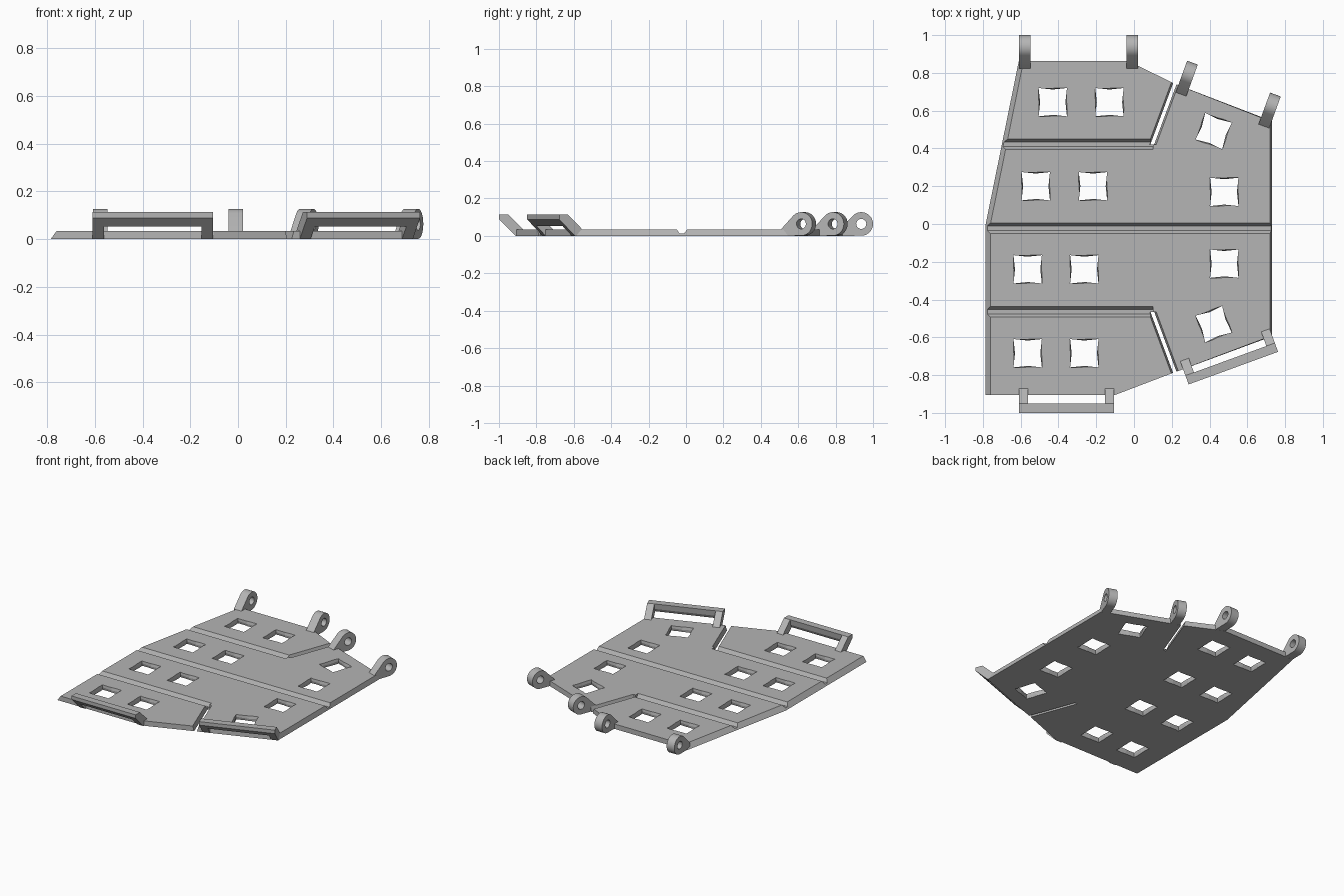
import bpy, bmesh
from math import radians, sin, cos
from mathutils import Matrix, Vector

if "Cube" in bpy.data.objects:
    bpy.data.objects.remove(bpy.data.objects["Cube"])

grey = bpy.data.materials.new("plain_grey")
grey.use_nodes = True
grey.diffuse_color = (0.46, 0.46, 0.46, 1)
grey.node_tree.nodes["Principled BSDF"].inputs["Base Color"].default_value = (0.46, 0.46, 0.46, 1)

T = 0.035  # plate thickness


def loft(bm, rings):
    """Closed solid through a list of equal-length rings."""
    vs = [[bm.verts.new(p) for p in r] for r in rings]
    n = len(vs[0])
    for a, b in zip(vs, vs[1:]):
        for i in range(n):
            bm.faces.new((a[i], a[(i + 1) % n], b[(i + 1) % n], b[i]))
    bm.faces.new(vs[0][::-1])
    bm.faces.new(vs[-1])


def finish(name, bm, matrix=None):
    bmesh.ops.recalc_face_normals(bm, faces=bm.faces)
    me = bpy.data.meshes.new(name)
    bm.to_mesh(me)
    bm.free()
    me.materials.append(grey)
    ob = bpy.data.objects.new(name, me)
    bpy.context.collection.objects.link(ob)
    if matrix:
        ob.matrix_world = matrix
    return ob


def cut(target, cutter):
    mod = target.modifiers.new("cut", "BOOLEAN")
    mod.operation, mod.solver, mod.object = "DIFFERENCE", "EXACT", cutter
    bpy.context.view_layer.objects.active = target
    bpy.ops.object.modifier_apply(modifier=mod.name)
    bpy.data.objects.remove(cutter)


# Plate: outline with sloped left and right edges
outline = [(-0.785, -0.905), (-0.10, -0.905), (0.215, -0.785), (0.23, -0.78), (0.73, -0.595),
           (0.73, 0.545), (0.215, 0.743), (-0.03, 0.862), (-0.61, 0.862), (-0.785, 0)]


def inset(x):
    return x + 0.025 if x < -0.5 else x - 0.01 if x > 0.7 else x


bm = bmesh.new()
loft(bm, [[(x, y, 0) for x, y in outline], [(inset(x), y, T) for x, y in outline]])
plate = finish("plate", bm)

# Fold grooves with sloped walls
for y, end in ((0.422, 0.1), (-0.022, 1.0), (-0.465, 0.1)):
    bm = bmesh.new()
    prof = [(-0.035, 0.045), (-0.012, 0.012), (0.012, 0.012), (0.035, 0.045)]
    loft(bm, [[(x, y + dy, z) for dy, z in prof] for x in (-1, end)])
    cut(plate, finish("groove_cutter", bm))

# Slits that open the folds to the outer edge
for s, mid in ((1, 0.422), (-1, -0.465)):
    bm = bmesh.new()
    a, b = Vector((0.097, mid)), Vector((0.257, mid + s * 0.43))
    rings = []
    for z, wide in ((-0.01, 0.007), (T + 0.01, 0.024)):
        rings.append([(p.x + d, p.y, z) for p, d in
                      ((a, -wide), (a, wide), (b, wide), (b, -wide))])
    loft(bm, rings)
    cut(plate, finish("slit_cutter", bm))

# Square openings, slightly pinched halfway through
holes = [(-0.43, 0.645, 0), (-0.13, 0.645, 0), (-0.52, 0.2, 0), (-0.217, 0.2, 0),
         (0.478, 0.17, 0), (0.478, -0.21, 0), (0.422, 0.492, -20), (0.422, -0.53, 20)]
holes += [(x, y, 0) for x in (-0.563, -0.263) for y in (-0.24, -0.684)]
bm = bmesh.new()
for x, y, ang in holes:
    rot = Matrix.Translation((x, y, 0)) @ Matrix.Rotation(radians(ang), 4, "Z")
    rings = []
    for z, mid in ((-0.01, 0.077), (T / 2, 0.067), (T + 0.01, 0.077)):
        h = 0.075
        square = [(-h, -h), (0, -mid), (h, -h), (mid, 0), (h, h), (0, mid), (-h, h), (-mid, 0)]
        rings.append([rot @ Vector((u, v, z)) for u, v in square])
    loft(bm, rings)
cut(plate, finish("opening_cutter", bm))


# Hinge lugs: rounded profile with a pin hole, extruded sideways
def lug(name, x, y, ang):
    r, c = 0.063, 0.064
    arc = [radians(-90 + 225 * i / 20) for i in range(21)]
    outer = [(-0.115, T), (-0.115, 0)] + [(r * cos(t), c + r * sin(t)) for t in arc]
    pin = [radians(18 * i) for i in range(20)]
    inner = [(0.027 * cos(t), c + 0.027 * sin(t)) for t in pin]
    cu = bpy.data.curves.new(name, "CURVE")
    cu.dimensions, cu.fill_mode, cu.extrude = "2D", "BOTH", 0.03
    for pts in (outer, inner):
        sp = cu.splines.new("POLY")
        sp.points.add(len(pts) - 1)
        for p, (u, v) in zip(sp.points, pts):
            p.co = (u, v, 0, 1)
        sp.use_cyclic_u = True
    cu.materials.append(grey)
    ob = bpy.data.objects.new(name, cu)
    bpy.context.collection.objects.link(ob)
    # local x points outward, local y up
    ob.matrix_world = (Matrix.Translation((x, y, 0)) @ Matrix.Rotation(radians(90 + ang), 4, "Z")
                       @ Matrix.Rotation(radians(90), 4, "X"))
    bpy.ops.object.select_all(action="DESELECT")
    ob.select_set(True)
    bpy.context.view_layer.objects.active = ob
    bpy.ops.object.convert(target="MESH")
    bpy.ops.object.shade_smooth_by_angle(angle=radians(30))


lug("back_lug_outer_right", -0.578, 0.937, 0)
lug("back_lug_inner_right", -0.01, 0.937, 0)
lug("back_lug_inner_left", 0.288, 0.795, -20)
lug("back_lug_outer_left", 0.727, 0.626, -20)

# Front loops: raised bar on two sloped arms
arm = [(0, 0.113), (0.05, 0.113), (0.13, T), (0.13, 0), (0.088, 0), (0, 0.088)]
bar = [(0, 0.113), (0.05, 0.113), (0.045, 0.075), (0.034, 0.054), (0, 0.088)]


def loop(name, x, y, ang):
    bm = bmesh.new()
    for prof, u0, u1 in ((arm, -0.252, -0.204), (bar, -0.204, 0.204), (arm, 0.204, 0.252)):
        loft(bm, [[(u, v, z) for v, z in prof] for u in (u0, u1)])
    finish(name, bm, Matrix.Translation((x, y, 0)) @ Matrix.Rotation(radians(ang), 4, "Z"))


loop("front_loop_right", -0.357, -1.0, 0)
loop("front_loop_left", 0.526, -0.763, 20)
